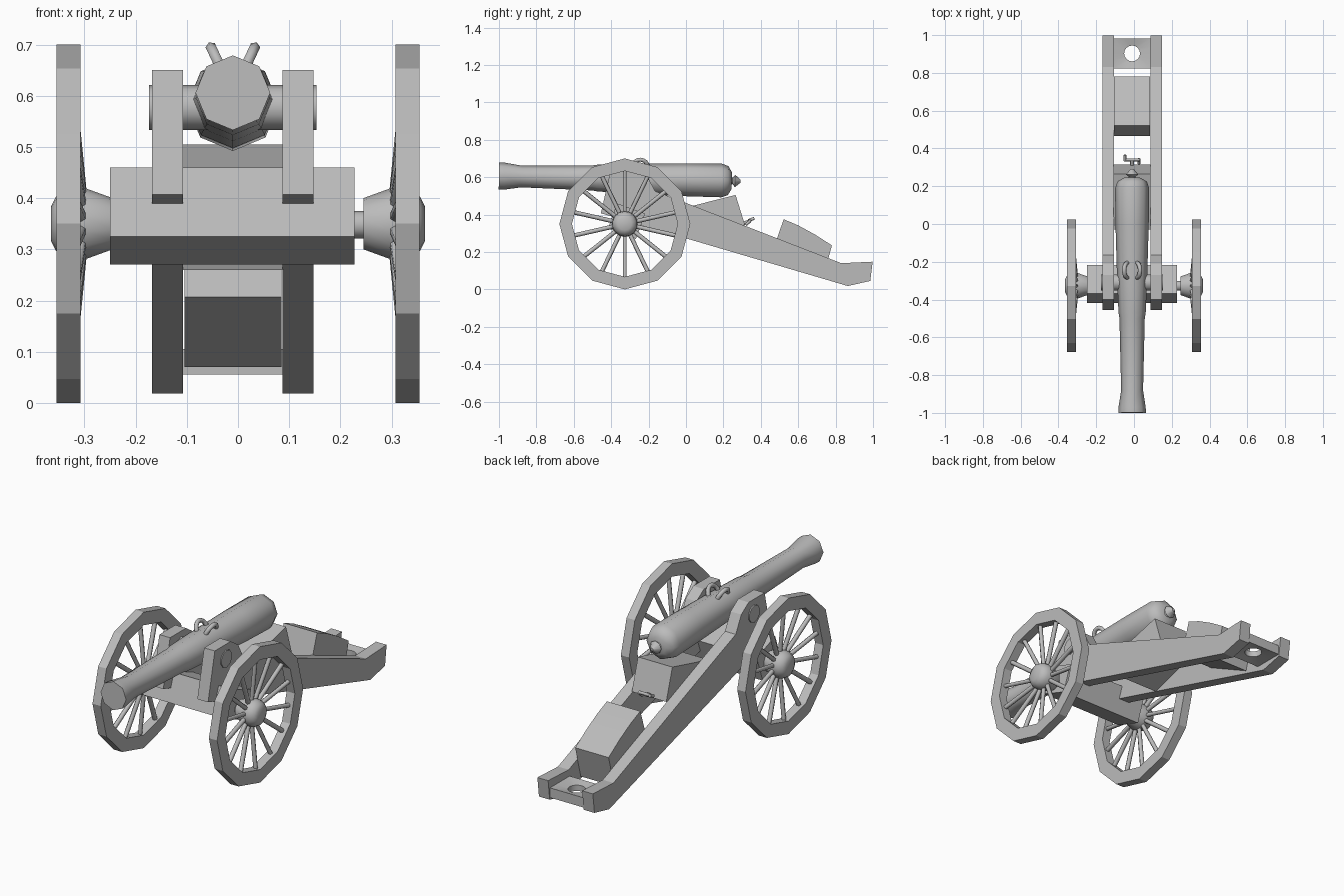
import bpy, bmesh
from math import sin, cos, pi, radians
from mathutils import Vector, Matrix

cube = bpy.data.objects.get("Cube")
if cube:
    bpy.data.objects.remove(cube)

MID = -0.01  # centre line of barrel and carriage
grey = bpy.data.materials.new("plain grey")
grey.use_nodes = True
grey.diffuse_color = (0.5, 0.5, 0.5, 1)
grey.node_tree.nodes["Principled BSDF"].inputs["Base Color"].default_value = (0.5, 0.5, 0.5, 1)


def finish(name, bm, smooth=None):
    bmesh.ops.recalc_face_normals(bm, faces=bm.faces)
    mesh = bpy.data.meshes.new(name)
    bm.to_mesh(mesh)
    bm.free()
    mesh.materials.append(grey)
    ob = bpy.data.objects.new(name, mesh)
    bpy.context.collection.objects.link(ob)
    if smooth:
        bpy.ops.object.select_all(action='DESELECT')
        ob.select_set(True)
        bpy.context.view_layer.objects.active = ob
        bpy.ops.object.shade_smooth_by_angle(angle=radians(smooth))
    return ob


def prism(name, profile, x0, x1, smooth=None):
    """Extrude a (y, z) outline from x0 to x1."""
    bm = bmesh.new()
    face = bm.faces.new([bm.verts.new((x0, y, z)) for y, z in profile])
    ext = bmesh.ops.extrude_face_region(bm, geom=[face])
    moved = [v for v in ext["geom"] if isinstance(v, bmesh.types.BMVert)]
    bmesh.ops.translate(bm, verts=moved, vec=(x1 - x0, 0, 0))
    return finish(name, bm, smooth)


def loft(bm, rings, closed=False):
    """Skin rings of points; cap the ends unless closed."""
    rows = [[bm.verts.new(p) for p in ring] for ring in rings]
    n = len(rows[0])
    pairs = list(zip(rows, rows[1:])) + ([(rows[-1], rows[0])] if closed else [])
    for a, b in pairs:
        for i in range(n):
            j = (i + 1) % n
            bm.faces.new((a[i], a[j], b[j], b[i]))
    if not closed:
        bm.faces.new(rows[0])
        bm.faces.new(rows[-1])


def turned(bm, start, axis, profile, sides, closed=False):
    """Revolve (distance, radius) pairs around an axis."""
    start, axis = Vector(start), Vector(axis).normalized()
    side = axis.cross(Vector((0, 0, 1)))
    side = side.normalized() if side.length > 0.01 else Vector((0, 1, 0))
    up = side.cross(axis)
    loft(bm, [[start + axis * d + (up * cos(2 * pi * i / sides) + side * sin(2 * pi * i / sides)) * r
               for i in range(sides)] for d, r in profile], closed)


def rod(bm, a, b, r, sides=8):
    a, b = Vector(a), Vector(b)
    turned(bm, a, b - a, [(0, r), ((b - a).length, r)], sides)


# Wheels: rim, dished spokes and hub
for label, s in (("left", 1), ("right", -1)):
    centre = Vector((0, -0.327, 0.35))
    bm = bmesh.new()
    turned(bm, centre, (s, 0, 0), [(0.308, 0.35), (0.355, 0.35), (0.355, 0.283), (0.308, 0.283)], 12, True)
    finish(label + "_wheel_rim", bm)
    bm = bmesh.new()
    for k in range(14):
        a = pi / 2 + 2 * pi * k / 14
        out = Vector((0, cos(a), sin(a)))
        rod(bm, centre + out * 0.04 + Vector((s * 0.305, 0, 0)),
            centre + out * 0.292 + Vector((s * 0.33, 0, 0)), 0.0115, 6)
    finish(label + "_wheel_spokes", bm, 70)
    bm = bmesh.new()
    turned(bm, centre, (s, 0, 0), [(0.245, 0.05), (0.3, 0.07), (0.335, 0.066), (0.355, 0.054), (0.365, 0.035)], 14)
    finish(label + "_wheel_hub", bm, 40)

# Axle and its tilted beam
bm = bmesh.new()
rod(bm, (-0.26, -0.327, 0.348), (0.26, -0.327, 0.348), 0.027, 10)
finish("axle", bm, 50)
turn = Matrix.Rotation(radians(-20), 2)
corners = [turn @ Vector((y * 0.08, z * 0.072)) for y, z in ((-1, -1), (1, -1), (1, 1), (-1, 1))]
prism("axle_beam", [(p.x - 0.318, p.y + 0.365) for p in corners], -0.25, 0.228)

# Carriage cheeks running back into the trail
cheek = [(-0.455, 0.407), (-0.4, 0.65), (-0.27, 0.65), (-0.21, 0.61), (-0.165, 0.525), (0, 0.462),
         (0.83, 0.14), (0.998, 0.148), (0.985, 0.045), (0.865, 0.018)]
for label, s in (("left", 1), ("right", -1)):
    prism(label + "_cheek", cheek, MID + s * 0.097, MID + s * 0.158)

# Barrel, slightly raised at the muzzle, with its rear knob
bm = bmesh.new()
barrel = [(0, 0.073), (0.03, 0.072), (0.12, 0.058), (0.5, 0.067), (0.53, 0.072), (0.72, 0.08),
          (1.0, 0.088), (1.19, 0.09), (1.225, 0.078), (1.245, 0.045)]
turned(bm, (MID, -1, 0.606), (0, 1, -0.02), barrel, 8)
finish("barrel", bm, 50)
bm = bmesh.new()
turned(bm, (MID, 0.23, 0.58), (0, 1, -0.02), [(0, 0.03), (0.02, 0.017), (0.032, 0.033), (0.062, 0.008)], 8)
finish("barrel_knob", bm, 50)

# Trunnions
bm = bmesh.new()
rod(bm, (-0.174, -0.31, 0.577), (0.153, -0.31, 0.577), 0.044, 10)
finish("trunnions", bm, 50)

# Lifting handles: splayed arches of tube
for label, s in (("left", 1), ("right", -1)):
    lean = Vector((s * 0.42, 0, 0.9))
    rings = []
    for k in range(9):
        t = pi * k / 8
        out = Vector((0, cos(t), 0)) + lean * sin(t)
        point = Vector((MID + s * 0.024, -0.245, 0.655)) + Vector((0, 0.04 * cos(t), 0)) + lean * 0.043 * sin(t)
        flat = out.normalized()
        cross = Vector((s * 0.9, 0, -0.42))
        rings.append([point + (flat * cos(a) + cross * sin(a)) * 0.0115 for a in (2 * pi * i / 6 for i in range(6))])
    bm = bmesh.new()
    loft(bm, rings)
    finish(label + "_lifting_handle", bm, 70)

# Breech support between the cheeks
prism("breech_support", [(-0.03, 0.43), (0.265, 0.505), (0.315, 0.345), (0.04, 0.26)], MID - 0.098, MID + 0.098)

# Elevating screw and crank
bm = bmesh.new()
rod(bm, (MID, 0.28, 0.34), (MID, 0.34, 0.365), 0.01)
rod(bm, (MID - 0.042, 0.34, 0.368), (MID + 0.04, 0.34, 0.368), 0.008)
rod(bm, (MID - 0.038, 0.335, 0.368), (MID - 0.038, 0.365, 0.38), 0.008)
rod(bm, (MID + 0.036, 0.345, 0.368), (MID + 0.036, 0.32, 0.345), 0.008)
finish("elevating_crank", bm, 50)

# Ammunition chest with a gently curved lid
chest = [(0.465, 0.207), (0.522, 0.375), (0.6, 0.342), (0.69, 0.293), (0.78, 0.235), (0.735, 0.07)]
prism("ammunition_chest", chest, MID - 0.095, MID + 0.095, 30)

# Towing plate with a round hole at the trail end
bm = bmesh.new()
n = 16
outer, inner = [], []
for i in range(n):
    c, d = cos(2 * pi * i / n), sin(2 * pi * i / n)
    k = 1 / max(abs(c), abs(d))
    outer.append((MID + 0.099 * c * k, 0.903 + 0.08 * d * k))
    inner.append((MID + 0.042 * c, 0.903 + 0.042 * d))
loft(bm, [[(x, y, z) for x, y in ring] for ring, z in
          ((outer, 0.055), (outer, 0.105), (inner, 0.095), (inner, 0.065))], True)
finish("towing_plate", bm, 40)
